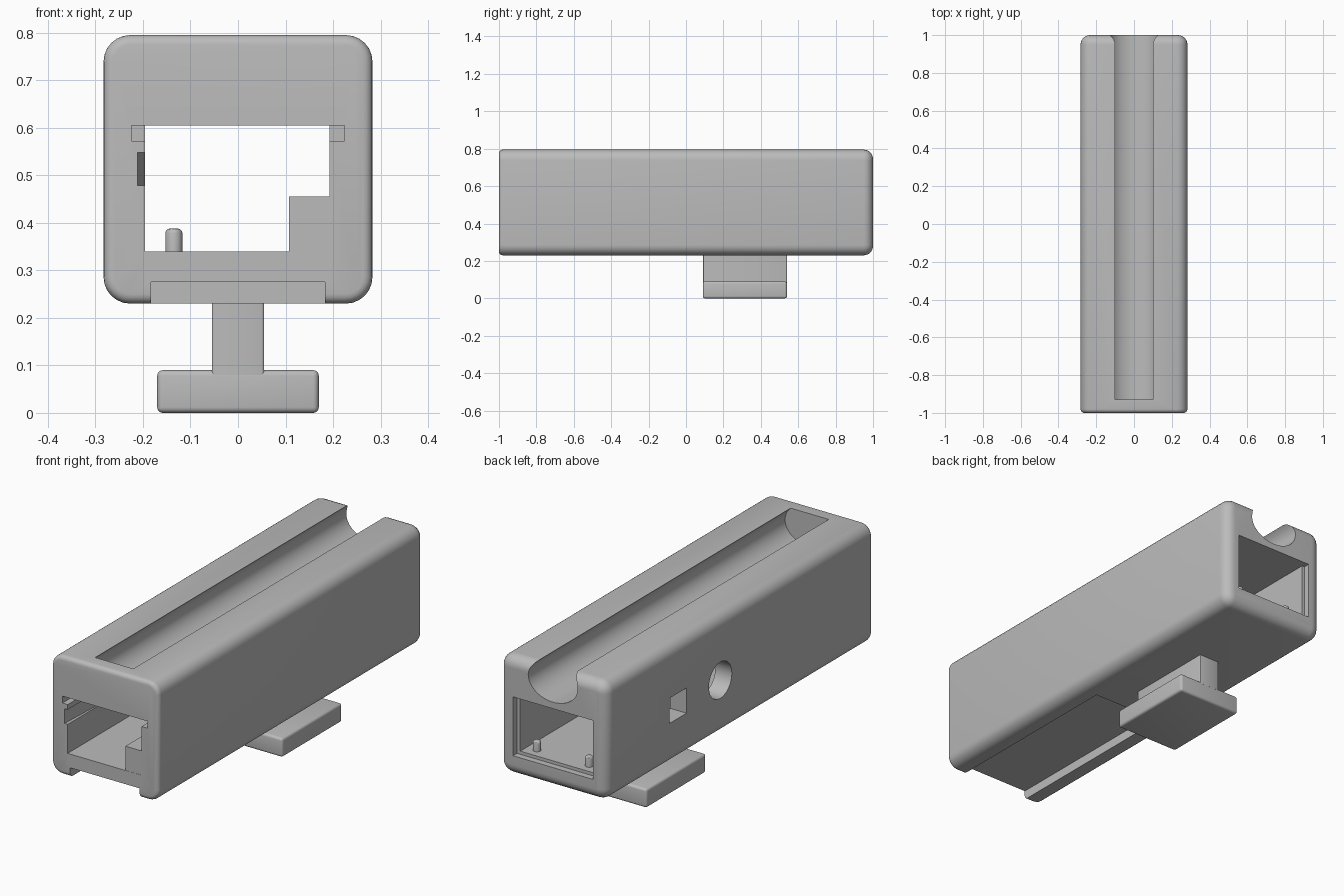
import bpy, bmesh, math
from mathutils import Vector

old = bpy.data.objects.get("Cube")
if old:
    bpy.data.objects.remove(old, do_unlink=True)

grey = bpy.data.materials.new("plain_grey")
grey.use_nodes = True
COLOUR = (0.5, 0.5, 0.5, 1)
grey.diffuse_color = COLOUR
grey.node_tree.nodes["Principled BSDF"].inputs["Base Color"].default_value = COLOUR


def finish(bm, name):
    bmesh.ops.recalc_face_normals(bm, faces=bm.faces)
    mesh = bpy.data.meshes.new(name)
    bm.to_mesh(mesh)
    bm.free()
    mesh.materials.append(grey)
    ob = bpy.data.objects.new(name, mesh)
    bpy.context.collection.objects.link(ob)
    return ob


def box_mesh(x, y, z):
    bm = bmesh.new()
    bmesh.ops.create_cube(bm, size=1)
    for v in bm.verts:
        for i, (lo, hi) in enumerate((x, y, z)):
            v.co[i] = lo if v.co[i] < 0 else hi
    return bm


def box(name, x, y, z):
    return finish(box_mesh(x, y, z), name)


def round_edges(bm, radius, rule, segments=6):
    edges = [e for e in bm.edges if rule(e)]
    bmesh.ops.bevel(bm, geom=edges, offset=radius, segments=segments,
                    profile=0.5, affect='EDGES', clamp_overlap=True)


def cylinder(name, axis, centre, radii, depth, sides=64):
    bm = bmesh.new()
    bmesh.ops.create_cone(bm, cap_ends=True, segments=sides, radius1=1,
                          radius2=1, depth=depth)
    bmesh.ops.scale(bm, vec=(radii[0], radii[1], 1), verts=bm.verts)
    turn = Vector((0, 0, 1)).rotation_difference(Vector(axis)).to_matrix()
    bmesh.ops.rotate(bm, matrix=turn, verts=bm.verts)
    bmesh.ops.translate(bm, vec=centre, verts=bm.verts)
    return finish(bm, name)


def activate(ob):
    bpy.ops.object.select_all(action='DESELECT')
    ob.select_set(True)
    bpy.context.view_layer.objects.active = ob


def cut(target, cutter):
    mod = target.modifiers.new("cut", 'BOOLEAN')
    mod.operation = 'DIFFERENCE'
    mod.solver = 'EXACT'
    mod.object = cutter
    activate(target)
    bpy.ops.object.modifier_apply(modifier=mod.name)
    bpy.data.objects.remove(cutter, do_unlink=True)


def smooth(ob):
    activate(ob)
    bpy.ops.object.shade_smooth_by_angle(angle=math.radians(30))


def at_end(y):
    return lambda e: all(abs(v.co.y - y) < 1e-4 for v in e.verts)


# Housing: long block with soft long edges, a soft back rim and a tighter front rim
bm = box_mesh((-0.283, 0.283), (-1, 1), (0.23, 0.795))
round_edges(bm, 0.056, lambda e: abs(e.verts[0].co.y - e.verts[1].co.y) > 1)
round_edges(bm, 0.05, at_end(1))
round_edges(bm, 0.02, at_end(-1), 4)
housing = finish(bm, "housing")

# Interior tunnel, with a slightly wider rim at the back
cut(housing, box("tunnel", (-0.196, 0.193), (-1.1, 1.1), (0.34, 0.605)))
cut(housing, box("back_rim", (-0.21, 0.21), (0.97, 1.1), (0.325, 0.605)))

# Card slots under the tunnel ceiling
for side in (-1, 1):
    xs = sorted((side * 0.15, side * 0.224))
    cut(housing, box("slot", xs, (-1.1, 0.4), (0.572, 0.605)))

# Tapered groove in one tunnel wall
bm = box_mesh((-0.216, -0.15), (-1.1, -0.6), (0.478, 0.548))
for v in bm.verts:
    if v.co.x < -0.2 and v.co.y > -0.7:
        v.co.x = -0.196
cut(housing, finish(bm, "tapered_groove"))

# Rounded trough along the top, open at the back
cut(housing, cylinder("trough", (0, 1, 0), (0, 0.135, 0.733), (0.13, 0.097), 2.13))

# Recess underneath, open at the front
cut(housing, box("under_recess", (-0.183, 0.183), (-1.1, -0.05), (0.1, 0.275)))

# Square and round ports through one side wall
cut(housing, box("square_port", (-0.4, -0.1), (0.4, 0.53), (0.43, 0.55)))
cut(housing, cylinder("round_port", (1, 0, 0), (-0.25, 0.146, 0.49), (0.086, 0.086), 0.3))
smooth(housing)

# Step in the tunnel corner
box("corner_step", (0.107, 0.2), (-0.999, -0.7), (0.33, 0.455))

# Locating pins near the back
for name, x in (("left_pin", 0.14), ("right_pin", -0.135)):
    pin = cylinder(name, (0, 0, 1), (x, 0.92, 0.359), (0.018, 0.018), 0.058, 24)
    bm = bmesh.new()
    bm.from_mesh(pin.data)
    round_edges(bm, 0.01, lambda e: all(v.co.z > 0.38 for v in e.verts), 3)
    bm.to_mesh(pin.data)
    bm.free()
    smooth(pin)

# T-shaped mount: stem and foot
bm = box_mesh((-0.055, 0.055), (0.09, 0.54), (0.08, 0.24))
round_edges(bm, 0.006, lambda e: abs(e.verts[0].co.z - e.verts[1].co.z) > 0.1, 3)
smooth(finish(bm, "mount_stem"))
bm = box_mesh((-0.17, 0.17), (0.09, 0.54), (0, 0.09))
round_edges(bm, 0.012, lambda e: True, 4)
smooth(finish(bm, "mount_foot"))
